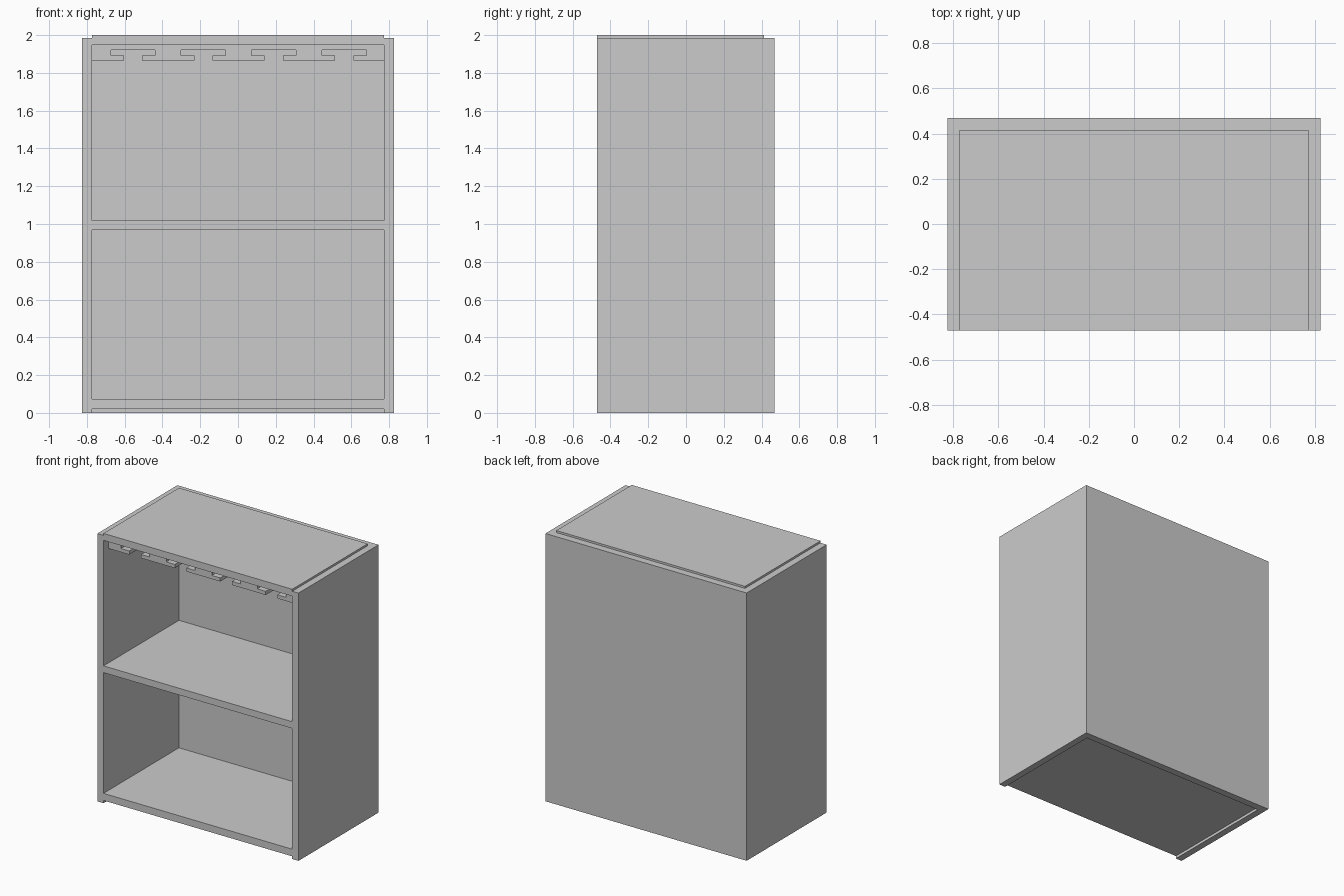
import bpy

if "Cube" in bpy.data.objects:
    bpy.data.objects.remove(bpy.data.objects["Cube"])


def make_mesh(name, verts, faces):
    mesh = bpy.data.meshes.new(name)
    mesh.from_pydata(verts, [], faces)
    mesh.update()
    obj = bpy.data.objects.new(name, mesh)
    bpy.context.collection.objects.link(obj)
    return obj


def extrude_y(name, profile, y0, y1):
    """Prism from a counter-clockwise (x, z) profile, as seen from the front."""
    n = len(profile)
    verts = [(x, y, z) for y in (y0, y1) for x, z in profile]
    faces = [tuple(range(n)), tuple(reversed(range(n, 2 * n)))]
    faces += [(i, i + n, (i + 1) % n + n, (i + 1) % n) for i in range(n)]
    return make_mesh(name, verts, faces)


def box(name, x0, x1, y0, y1, z0, z1):
    return extrude_y(name, [(x0, z0), (x1, z0), (x1, z1), (x0, z1)], y0, y1)


OUT_X, IN_X = 0.825, 0.774      # outer and inner faces of the sides
FRONT, BACK, IN_Y = -0.47, 0.468, 0.414
SIDE_TOP = 1.985

# Carcass: sides and back
box("left_side", -OUT_X, -IN_X, FRONT, BACK, 0, SIDE_TOP)
box("right_side", IN_X, OUT_X, FRONT, BACK, 0, SIDE_TOP)
box("back_panel", -IN_X, IN_X, IN_Y, BACK, 0, SIDE_TOP)

# Horizontal boards: raised top, middle shelf, raised bottom
for name, z0, z1 in (("bottom_board", 0.02, 0.073),
                     ("middle_shelf", 0.968, 1.018),
                     ("top_board", 1.948, 2.0)):
    box(name, -IN_X, IN_X, FRONT, IN_Y, z0, z1)

# Stemware rack: one block with four T-shaped slots open at the bottom
z_low, z_lip, z_slot, z_top = 1.865, 1.892, 1.92, 1.948
narrow, wide, pitch = 0.048, 0.117, 0.373
profile = [(-IN_X, z_low)]
for i in range(4):
    c = (i - 1.5) * pitch + 0.003
    profile += [(c - narrow, z_low), (c - narrow, z_lip),
                (c - wide, z_lip), (c - wide, z_slot),
                (c + wide, z_slot), (c + wide, z_lip),
                (c + narrow, z_lip), (c + narrow, z_low)]
profile += [(IN_X, z_low), (IN_X, z_top), (-IN_X, z_top)]
extrude_y("stemware_rack", profile, -0.41, IN_Y)
